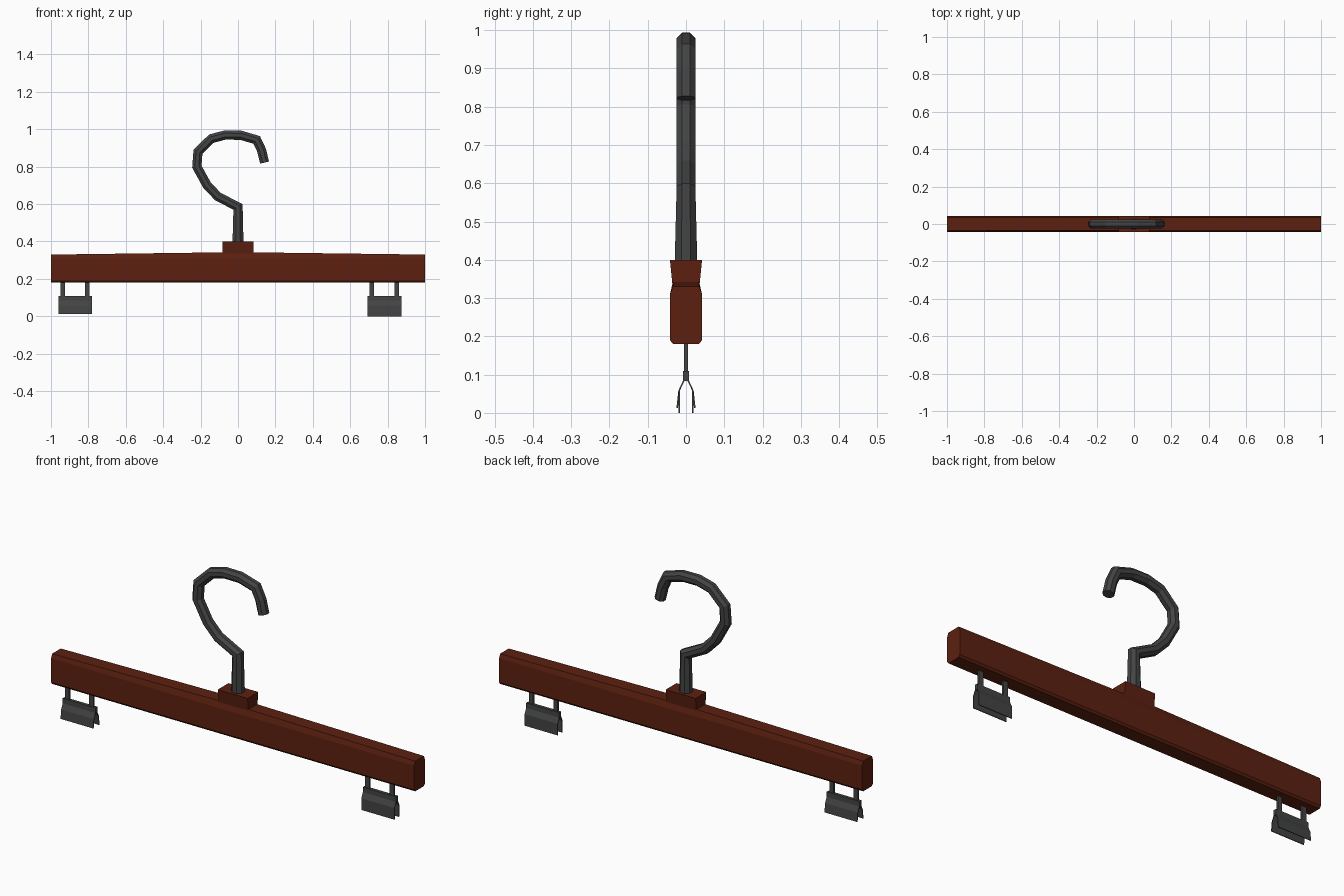
import bpy
import bmesh
from math import cos, sin, pi
from mathutils import Vector

if "Cube" in bpy.data.objects:
    bpy.data.objects.remove(bpy.data.objects["Cube"], do_unlink=True)


def make_material(name, color):
    mat = bpy.data.materials.new(name)
    mat.use_nodes = True
    mat.diffuse_color = color
    bsdf = next(n for n in mat.node_tree.nodes if n.type == "BSDF_PRINCIPLED")
    bsdf.inputs["Base Color"].default_value = color
    return mat


wood = make_material("reddish brown wood", (0.107, 0.0145, 0.005, 1))
metal = make_material("dark grey metal", (0.056, 0.057, 0.057, 1))


def loft(name, rings, mat):
    """Skin a closed solid through rings with equal point counts."""
    bm = bmesh.new()
    loops = [[bm.verts.new(p) for p in ring] for ring in rings]
    n = len(loops[0])
    for a, b in zip(loops, loops[1:]):
        for i in range(n):
            j = (i + 1) % n
            bm.faces.new((a[i], a[j], b[j], b[i]))
    bm.faces.new(loops[0])
    bm.faces.new(loops[-1])
    bmesh.ops.recalc_face_normals(bm, faces=bm.faces)
    mesh = bpy.data.meshes.new(name)
    bm.to_mesh(mesh)
    bm.free()
    mesh.materials.append(mat)
    obj = bpy.data.objects.new(name, mesh)
    bpy.context.collection.objects.link(obj)
    return obj


def extrude_x(name, profile, x0, x1, mat):
    return loft(name, [[(x, y, z) for y, z in profile] for x in (x0, x1)], mat)


def box_profile(half, z0, z1):
    return [(-half, z0), (half, z0), (half, z1), (-half, z1)]


# Wooden bar: chamfered section whose top rises slightly to the middle
def bar_ring(x, top):
    side = [(0.034, 0.18), (0.042, 0.19), (0.042, 0.31), (0.034, top)]
    section = side + [(-y, z) for y, z in reversed(side)]
    return [(x, y, z) for y, z in section]


loft("wooden_bar", [bar_ring(-1, 0.33), bar_ring(0, 0.343), bar_ring(1, 0.33)], wood)

# Centre block, flaring toward its top
extrude_x("centre_block",
          [(-0.034, 0.32), (0.034, 0.32), (0.042, 0.40), (-0.042, 0.40)],
          -0.082, 0.082, wood)

# Hook: eight-sided tube with mitred bends and a tapered stem
path = [Vector((x, 0, z)) for x, z in (
    (0, 0.39), (0, 0.585), (-0.107, 0.64), (-0.165, 0.70), (-0.22, 0.80),
    (-0.214, 0.88), (-0.142, 0.95), (-0.07, 0.969), (0.015, 0.968),
    (0.10, 0.943), (0.126, 0.888), (0.142, 0.822))]
rings = []
for i, point in enumerate(path):
    before = (point - path[i - 1]).normalized() if i else None
    after = (path[i + 1] - point).normalized() if i + 1 < len(path) else None
    before, after = before or after, after or before
    tangent = (before + after).normalized()
    normal = Vector((tangent.z, 0, -tangent.x))
    miter = 1 / max(tangent.dot(before), 0.8)
    radius = 0.032 if i == 0 else 0.0265
    rings.append([point + normal * (radius * miter * cos(a)) + Vector((0, radius * sin(a), 0))
                  for a in (pi / 8 + k * pi / 4 for k in range(8))])
loft("hook", rings, metal)


# Clips: two posts, a clamp spine and a pair of bent jaw plates
def make_clip(label, x0, x1, tip_y, tip_z):
    for tag, x in (("outer" if x0 < 0 else "inner", x0 + 0.022),
                   ("inner" if x0 < 0 else "outer", x1 - 0.025)):
        extrude_x(f"{label}_clip_{tag}_post", box_profile(0.005, 0.09, 0.19),
                  x - 0.012, x + 0.012, metal)
    extrude_x(f"{label}_clip_spine", box_profile(0.008, 0.083, 0.109), x0, x1, metal)
    t = 0.004
    for side, s in (("front", -1), ("back", 1)):
        outer = [(0.007, 0.086), (0.020, 0.058), (tip_y, tip_z)]
        inner = [(y - t, z) for y, z in reversed(outer)]
        extrude_x(f"{label}_clip_{side}_jaw", [(s * y, z) for y, z in outer + inner],
                  x0, x1, metal)


make_clip("right", -0.96, -0.78, 0.025, 0.013)
make_clip("left", 0.693, 0.875, 0.020, 0)
